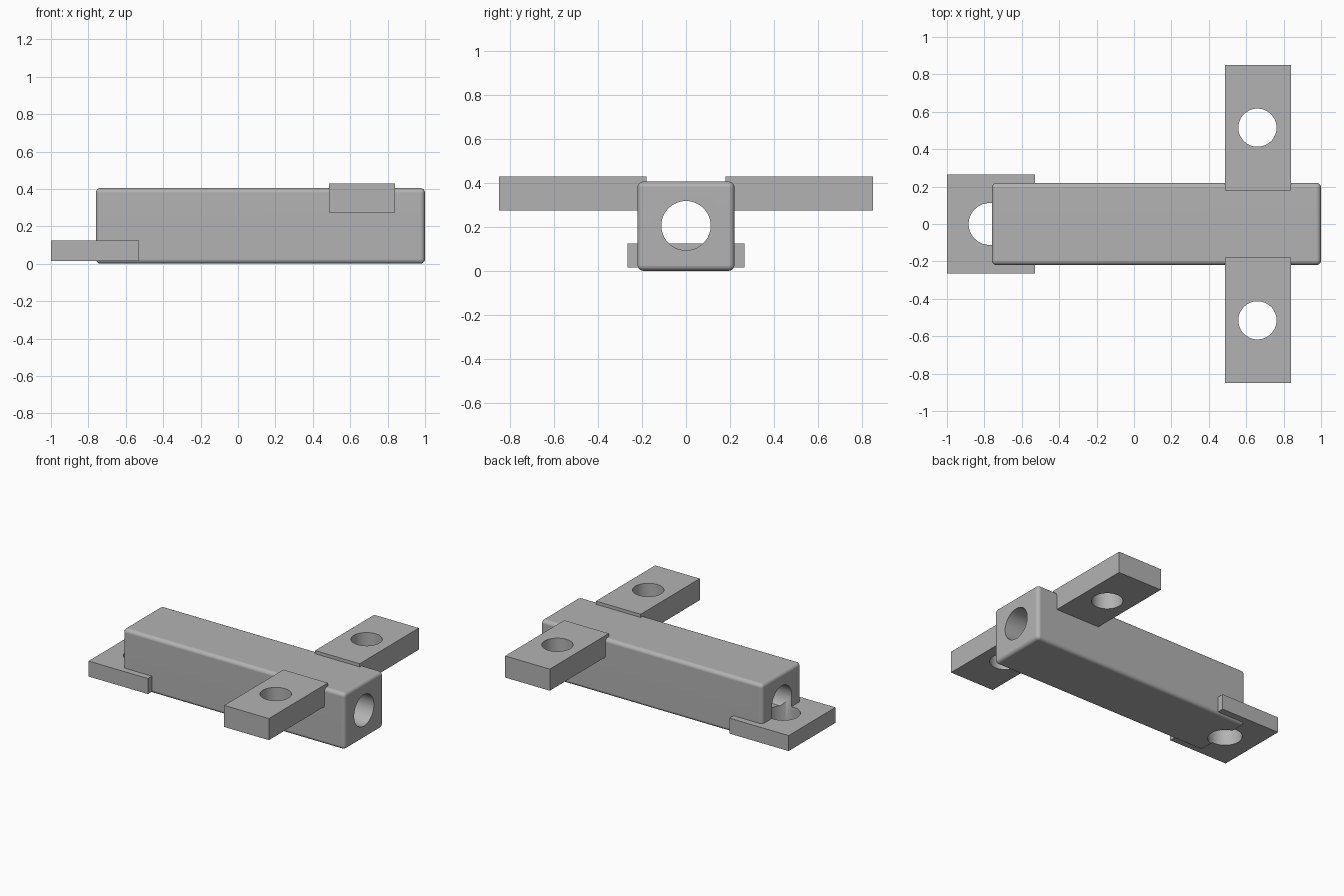
import bpy
import math

old = bpy.data.objects.get("Cube")
if old:
    bpy.data.objects.remove(old, do_unlink=True)

grey = bpy.data.materials.new("plain grey")
grey.use_nodes = True
COLOUR = (0.45, 0.45, 0.45, 1.0)
grey.diffuse_color = COLOUR
for node in grey.node_tree.nodes:
    if node.type == 'BSDF_PRINCIPLED':
        node.inputs["Base Color"].default_value = COLOUR


def activate(obj):
    bpy.ops.object.select_all(action='DESELECT')
    obj.select_set(True)
    bpy.context.view_layer.objects.active = obj


def apply_modifier(obj, mod):
    activate(obj)
    bpy.ops.object.modifier_apply(modifier=mod.name)


def block(name, x, y, z):
    """Box given by its (low, high) range on each axis."""
    ranges = (x, y, z)
    bpy.ops.mesh.primitive_cube_add(size=1, location=[(a + b) / 2 for a, b in ranges])
    obj = bpy.context.object
    obj.name = name
    obj.scale = [b - a for a, b in ranges]
    bpy.ops.object.transform_apply(location=True, rotation=False, scale=True)
    obj.data.materials.append(grey)
    return obj


def drill(obj, centre, radius, depth, along_x=False):
    """Cut a round hole, upright unless along_x is set."""
    turn = (0, math.pi / 2, 0) if along_x else (0, 0, 0)
    bpy.ops.mesh.primitive_cylinder_add(vertices=64, radius=radius, depth=depth,
                                        location=centre, rotation=turn)
    cutter = bpy.context.object
    cutter.hide_render = True
    cutter.data.materials.append(grey)
    mod = obj.modifiers.new("hole", 'BOOLEAN')
    mod.operation = 'DIFFERENCE'
    mod.solver = 'EXACT'
    mod.object = cutter
    apply_modifier(obj, mod)
    bpy.data.objects.remove(cutter, do_unlink=True)


def smooth(obj):
    activate(obj)
    bpy.ops.object.shade_smooth_by_angle(angle=math.radians(35))
    mod = obj.modifiers.new("even shading", 'WEIGHTED_NORMAL')
    mod.keep_sharp = True


# Rounded bar with a lengthwise bore and an upright pocket at its rear end
body = block("body_bar", (-0.76, 1.0), (-0.22, 0.22), (0.0, 0.405))
rounding = body.modifiers.new("rounding", 'BEVEL')
rounding.width = 0.026
rounding.segments = 5
apply_modifier(body, rounding)
drill(body, (0.1, 0, 0.205), 0.112, 3, along_x=True)
drill(body, (-0.772, 0, 0.06), 0.112, 0.33)
smooth(body)

# Low mounting plate under the rear end
plate = block("rear_plate", (-1.0, -0.53), (-0.265, 0.265), (0.014, 0.125))
drill(plate, (-0.772, 0, 0.07), 0.112, 0.5)
smooth(plate)

# Mounting arm on each side
for name, side in (("left_arm", 1), ("right_arm", -1)):
    y_range = sorted((side * 0.18, side * 0.85))
    arm = block(name, (0.486, 0.84), y_range, (0.273, 0.428))
    drill(arm, (0.66, side * 0.515, 0.35), 0.102, 0.6)
    smooth(arm)
